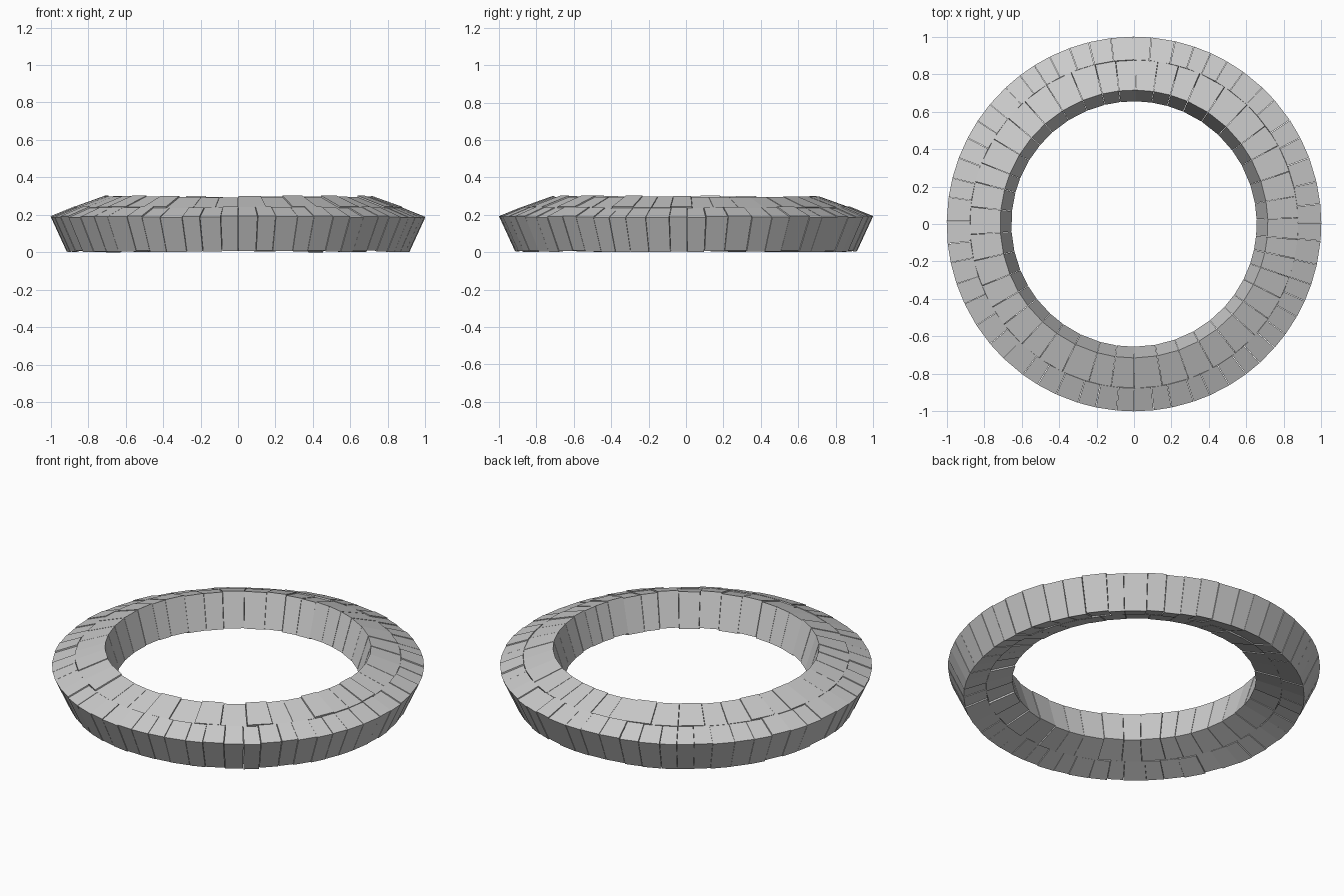
import bpy, bmesh, math, random

if "Cube" in bpy.data.objects:
    bpy.data.objects.remove(bpy.data.objects["Cube"])

random.seed(7)


def stone_course(name, count, profile, jitter):
    """Ring of solid stones with a four-sided (radius, z) section, uneven widths and heights."""
    bm = bmesh.new()
    widths = [random.uniform(0.8, 1.2) for _ in range(count)]
    scale = 2 * math.pi / sum(widths)
    angle = -math.pi / 2
    for w in widths:
        gap = random.uniform(0.0005, 0.002)
        a, b = angle + gap, angle + w * scale - gap
        angle += w * scale
        up = random.uniform(-jitter, jitter)
        ends = [[bm.verts.new((r * math.cos(t), r * math.sin(t), z + up)) for r, z in profile]
                for t in (a, b)]
        bm.faces.new(ends[0])
        bm.faces.new(ends[1][::-1])
        for i in range(4):
            j = (i + 1) % 4
            bm.faces.new((ends[0][j], ends[0][i], ends[1][i], ends[1][j]))
    bmesh.ops.recalc_face_normals(bm, faces=bm.faces)
    mesh = bpy.data.meshes.new(name)
    bm.to_mesh(mesh)
    bm.free()
    obj = bpy.data.objects.new(name, mesh)
    bpy.context.collection.objects.link(obj)
    return obj


# Outer stones: leaning outer wall, lower slope of the top, matching underside
stone_course("outer_stones", 57,
             [(0.915, 0.005), (1.0, 0.19), (0.877, 0.24), (0.795, 0.052)], 0.005)
# Inner stones: upper slope of the top, inner wall, matching underside
stone_course("inner_stones", 42,
             [(0.795, 0.052), (0.877, 0.24), (0.715, 0.298), (0.655, 0.105)], 0.005)
